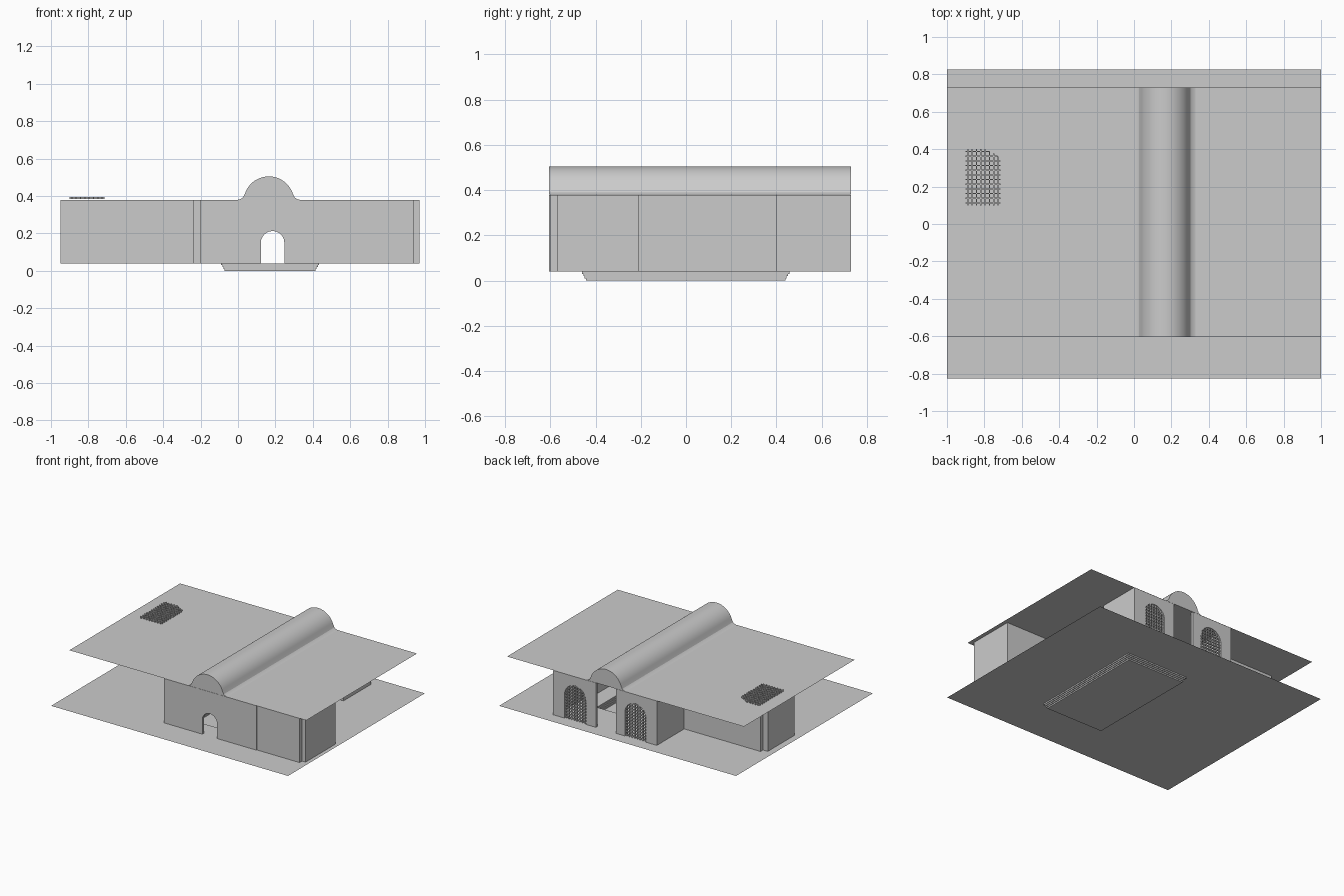
import bpy, bmesh, math

if "Cube" in bpy.data.objects:
    bpy.data.objects.remove(bpy.data.objects["Cube"])

GROUND, ROOF = 0.04, 0.38
AXIS = 0.165          # x of the vault, door and pool axis


def finish(name, bm):
    bmesh.ops.recalc_face_normals(bm, faces=bm.faces)
    mesh = bpy.data.meshes.new(name)
    bm.to_mesh(mesh)
    bm.free()
    ob = bpy.data.objects.new(name, mesh)
    bpy.context.collection.objects.link(ob)
    return ob


def prism(bm, profile, y0, y1):
    """Extrude an (x, z) profile along y."""
    a = [bm.verts.new((x, y0, z)) for x, z in profile]
    b = [bm.verts.new((x, y1, z)) for x, z in profile]
    bm.faces.new(a)
    bm.faces.new(b[::-1])
    n = len(a)
    for i in range(n):
        j = (i + 1) % n
        bm.faces.new((a[j], a[i], b[i], b[j]))


def arch(cx, half, z0, top, n=12):
    spring = top - half
    pts = [(cx - half, z0), (cx + half, z0)]
    return pts + [(cx + half * math.cos(math.pi * i / n),
                   spring + half * math.sin(math.pi * i / n)) for i in range(n + 1)]


# Ground sheet with the stepped pool sunk into it
def rect(x0, x1, y0, y1, z):
    return [(x0, y0, z), (x1, y0, z), (x1, y1, z), (x0, y1, z)]


rings = [rect(-1, 1, -0.825, 0.825, GROUND)]
for i in range(4):
    d = 0.006 * i
    x0, x1, y0, y1 = -0.09 + d, 0.433 - d, -0.46 + d, 0.457 - d
    rings += [rect(x0, x1, y0, y1, GROUND - 0.01 * i),
              rect(x0, x1, y0, y1, GROUND - 0.01 * (i + 1))]
bm = bmesh.new()
loops = [[bm.verts.new(p) for p in r] for r in rings]
for a, b in zip(loops, loops[1:]):
    for i in range(4):
        j = (i + 1) % 4
        bm.faces.new((a[i], a[j], b[j], b[i]))
bm.faces.new(loops[-1])
finish("ground_with_pool", bm)

# Roof sheet
bm = bmesh.new()
bm.faces.new([bm.verts.new(p) for p in rect(-1, 1, -0.605, 0.73, ROOF)])
finish("roof", bm)

# Barrel vault with flared feet
half = [(0.165, 0.0), (0.15, 0.004), (0.138, 0.013)]
right = [(AXIS + dx, ROOF + dz) for dx, dz in half]
arc = []
for i in range(25):
    t = math.radians(18 + 144 * i / 24)
    arc.append((AXIS + 0.135 * math.cos(t), 0.37 + 0.135 * math.sin(t)))
left = [(2 * AXIS - x, z) for x, z in reversed(right)]
bm = bmesh.new()
prism(bm, right + arc + left, -0.605, 0.73)
vault = finish("barrel_vault", bm)
bpy.context.view_layer.objects.active = vault
vault.select_set(True)
bpy.ops.object.shade_smooth_by_angle(angle=math.radians(25))

# Outer walls following the cross-shaped plan
plan = [(-0.20, -0.605), (0.58, -0.605), (0.58, -0.60), (0.94, -0.60),
        (0.94, -0.57), (0.97, -0.57), (0.97, -0.21), (0.58, -0.21),
        (0.58, 0.40), (0.61, 0.40), (0.61, 0.73), (-0.265, 0.73),
        (-0.265, 0.40), (-0.91, 0.40), (-0.91, 0.37), (-0.95, 0.37),
        (-0.95, 0.05), (-0.24, 0.05), (-0.24, 0.01), (-0.20, 0.01)]
T = 0.02


def inward(i):
    """Offset a plan corner inward by the wall thickness."""
    (px, py), (x, y), (nx, ny) = plan[i - 1], plan[i], plan[(i + 1) % len(plan)]
    ox = oy = 0
    for dx, dy in ((x - px, y - py), (nx - x, ny - y)):
        if abs(dx) > abs(dy):
            oy = math.copysign(T, dx)
        else:
            ox = -math.copysign(T, dy)
    return x + ox, y + oy


inner = [inward(i) for i in range(len(plan))]
bm = bmesh.new()
corners = []
for outline, z in ((plan, GROUND), (plan, ROOF - 0.001),
                   (inner, ROOF - 0.001), (inner, GROUND)):
    corners.append([bm.verts.new((x, y, z)) for x, y in outline])
for k in range(4):
    a, b = corners[k], corners[(k + 1) % 4]
    for i in range(len(plan)):
        j = (i + 1) % len(plan)
        bm.faces.new((a[i], a[j], b[j], b[i]))
walls = finish("outer_walls", bm)

# Front door, tall rear doorway and two arched rear windows
bm = bmesh.new()
prism(bm, arch(0.185, 0.063, 0.0, 0.213), -0.7, -0.5)
prism(bm, [(0.08, 0), (0.25, 0), (0.25, 0.5), (0.08, 0.5)], 0.6, 0.8)
WINDOWS = (AXIS - 0.25, AXIS + 0.26)
for cx in WINDOWS:
    prism(bm, arch(cx, 0.09, 0.0, 0.31), 0.6, 0.8)
cutter = finish("opening_cutter", bm)
cutter.hide_render = True
mod = walls.modifiers.new("openings", "BOOLEAN")
mod.object = cutter
mod.operation = "DIFFERENCE"
mod.solver = "EXACT"
bpy.context.view_layer.objects.active = walls
bpy.ops.object.modifier_apply(modifier=mod.name)
bpy.data.objects.remove(cutter)


# Lattice panels: bars in the local x-z plane, clipped by a top curve
def lattice(name, width, height, top):
    bm = bmesh.new()
    w, d, cols, rows = 0.003, 0.005, 8, 12

    def bar(x0, x1, z0, z1):
        prism(bm, [(x0, z0), (x1, z0), (x1, z1), (x0, z1)], -d, d)

    us = [width * (i + 0.5) / cols for i in range(cols)]
    for u in us:
        bar(u - w, u + w, 0, top(u))
    for r in range(rows):
        v = height * (r + 0.5) / rows
        inside = [width * i / 60 for i in range(61) if top(width * i / 60) >= v]
        if len(inside) > 1:
            bar(inside[0], inside[-1], v - w, v + w)
    return finish(name, bm)


def round_top(u):
    return 0.18 + math.sqrt(max(0, 0.09 ** 2 - (u - 0.09) ** 2))


def clipped_top(u):
    return 0.30 - 0.6 * max(0, u - 0.11)


for side, cx in zip(("right", "left"), WINDOWS):
    grille = lattice("window_lattice_" + side, 0.18, 0.27, round_top)
    grille.location = (cx - 0.09, 0.72, GROUND)

# Loose lattice lying on the roof
panel = lattice("roof_lattice", 0.185, 0.30, clipped_top)
panel.rotation_euler = (-math.pi / 2, 0, 0)
panel.scale = (1, 1, -1)
panel.location = (-0.90, 0.10, ROOF + 0.009)
panel.rotation_euler = (math.pi / 2, 0, 0)
panel.scale = (1, 1, -1)
# Bake the flat orientation: local z becomes +y
for v in panel.data.vertices:
    v.co = (v.co.x, v.co.z, v.co.y)
panel.data.flip_normals()
panel.rotation_euler = (0, 0, 0)
panel.scale = (1, 1, 1)
